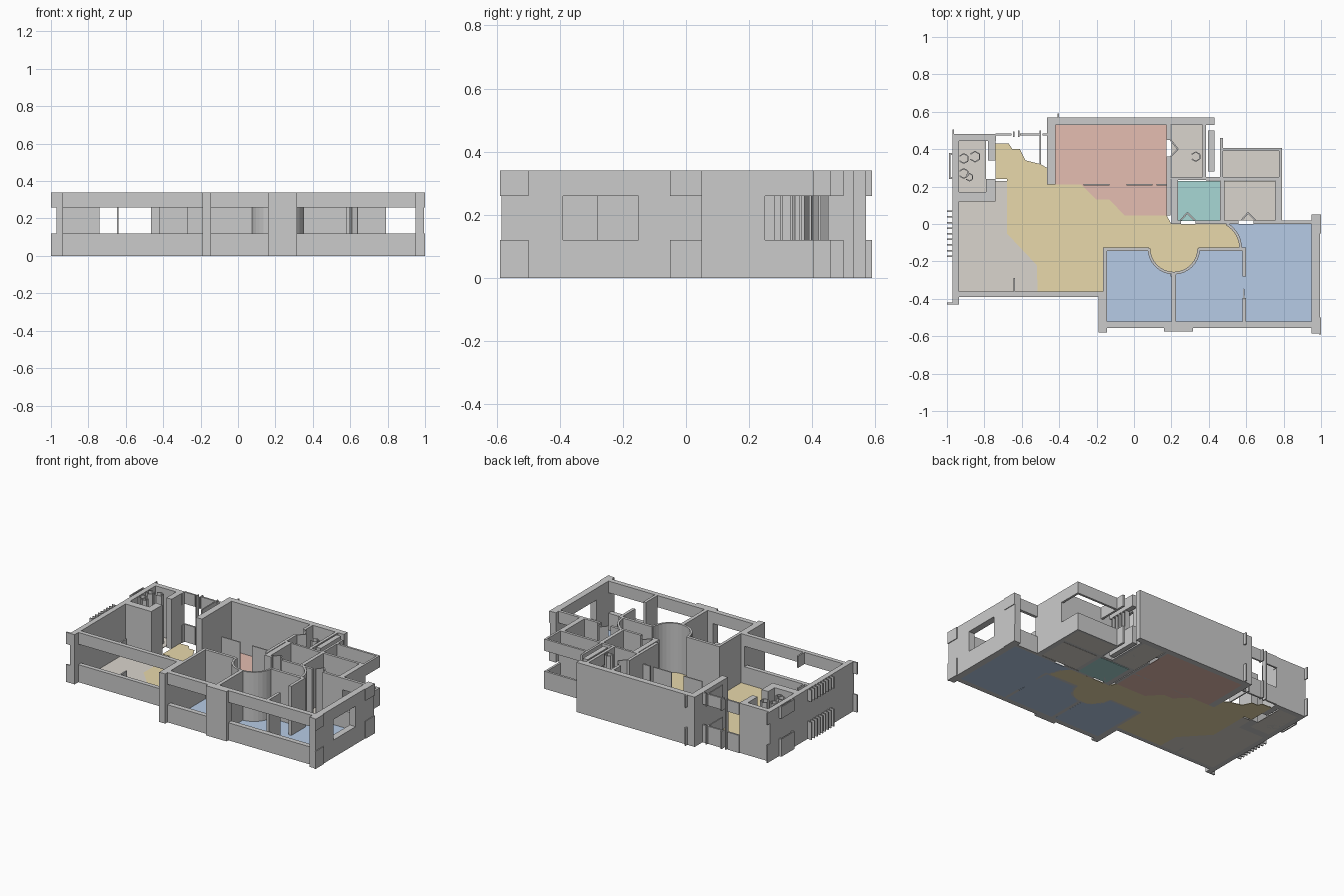
import bpy, bmesh, math

if "Cube" in bpy.data.objects:
    bpy.data.objects.remove(bpy.data.objects["Cube"])

H, SILL, HEAD = 0.34, 0.12, 0.26      # wall top, window sill, window head
FLOOR = 0.004
FULL = [(0, H)]
BAND = [(0, SILL), (HEAD, H)]         # wall with a window opening


def prism(bm, pts, z0, z1):
    """Upright prism over a plan outline."""
    low = [bm.verts.new((x, y, z0)) for x, y in pts]
    top = [bm.verts.new((x, y, z1)) for x, y in pts]
    bm.faces.new(low[::-1])
    bm.faces.new(top)
    n = len(pts)
    for i in range(n):
        j = (i + 1) % n
        bm.faces.new((low[i], low[j], top[j], top[i]))


def make(name, outlines, spans=FULL, mat=None):
    bm = bmesh.new()
    for pts in outlines:
        for z0, z1 in spans:
            prism(bm, pts, z0, z1)
    bmesh.ops.recalc_face_normals(bm, faces=bm.faces)
    me = bpy.data.meshes.new(name)
    bm.to_mesh(me)
    bm.free()
    ob = bpy.data.objects.new(name, me)
    bpy.context.collection.objects.link(ob)
    if mat:
        me.materials.append(mat)
    return ob


def rect(x0, x1, y0, y1):
    return [(x0, y0), (x1, y0), (x1, y1), (x0, y1)]


def seg(p, q, t=0.008):
    """Plan outline of a thin straight panel from p to q."""
    dx, dy = q[0] - p[0], q[1] - p[1]
    k = t / 2 / math.hypot(dx, dy)
    nx, ny = -dy * k, dx * k
    return [(p[0] + nx, p[1] + ny), (p[0] - nx, p[1] - ny),
            (q[0] - nx, q[1] - ny), (q[0] + nx, q[1] + ny)]


def arc(c, r, a0, a1, n=10):
    return [(c[0] + r * math.cos(math.radians(a0 + (a1 - a0) * i / n)),
             c[1] + r * math.sin(math.radians(a0 + (a1 - a0) * i / n))) for i in range(n + 1)]


def colour(name, r, g, b):
    m = bpy.data.materials.new(name)
    m.diffuse_color = (r, g, b, 1)
    m.use_nodes = True
    m.node_tree.nodes["Principled BSDF"].inputs["Base Color"].default_value = m.diffuse_color
    return m


red = colour("terracotta", .78, .51, .44)
yellow = colour("sand", .81, .69, .41)
blue = colour("blue", .47, .60, .79)
teal = colour("teal", .39, .68, .66)
stone = colour("stone", .70, .665, .61)

# Floors
BAY, BR = (0.213, -0.13), 0.133       # half-round bay between bedrooms
COR, CR = (0.42, -0.13), 0.15         # rounded hall corner
SL = [(0, FLOOR)]
make("living_floor", [[(-.42, .53), (.175, .53), (.175, .045), (-.05, .045), (-.13, .13),
                       (-.2, .13), (-.28, .21), (-.42, .21)]], SL, red)
make("hall_floor", [[(-.74, .43), (-.67, .43), (-.65, .4), (-.61, .4), (-.58, .34), (-.5, .32),
                     (-.465, .3), (-.465, .21), (-.28, .21), (-.2, .13), (-.13, .13),
                     (-.05, .045), (.175, .045), (.2, 0)] + arc(COR, CR, 60, 0)
                    + arc(BAY, BR, 360, 180, 16)
                    + [(-.165, -.13), (-.165, -.36), (-.515, -.36), (-.52, -.22),
                       (-.68, -.05), (-.68, .24), (-.74, .24)]], SL, yellow)
make("bedroom_floor_left", [[(-.145, -.14), (-.145, -.52), (.2, -.52)]
                            + arc(BAY, BR, 264, 184)], SL, blue)
make("bedroom_floor_middle", [[(.225, -.52), (.585, -.52), (.585, -.14)]
                              + arc(BAY, BR, 356, 275)], SL, blue)
make("bedroom_floor_right", [[(.6, -.52), (.95, -.52), (.95, 0), (.5, 0)]
                             + arc(COR, CR, 56, 0)], SL, blue)
make("store_floor", [rect(.235, .46, .015, .23)], SL, teal)
make("side_room_floors", [rect(-.935, -.79, .17, .445), rect(.2, .365, .25, .53),
                          rect(.485, .755, .02, .23), rect(.475, .775, .25, .39),
                          [(-.935, .12), (-.74, .12), (-.74, .23), (-.68, .23), (-.68, -.05),
                           (-.52, -.22), (-.515, -.36), (-.935, -.36)]], SL, stone)

# Outer walls and columns
make("outer_walls", [
    rect(-.97, -.935, -.43, .48),      # left
    rect(-.97, -.74, .445, .48),       # back left
    rect(-.465, .43, .53, .57),        # back
    rect(-.465, -.42, .21, .57),       # living room side
    rect(.755, .79, 0, .25),           # right of small room
    rect(.95, .995, -.15, .05), rect(.95, .995, -.585, -.39)])
make("front_columns", [rect(-.19, -.145, -.58, -.36), rect(.16, .315, -.575, -.52)])

# Window walls: sill below, lintel above
make("front_window_walls", [rect(-.935, -.19, -.39, -.36), rect(-.145, .16, -.555, -.52),
                            rect(.315, .95, -.555, -.52)], BAND)
make("right_window_wall", [rect(.95, .995, -.39, -.15)], BAND)
make("bedroom_back_window_wall", [rect(.79, .95, 0, .02)], BAND)
make("balcony_walls", [rect(.475, .79, .39, .405), rect(.775, .79, .25, .39),
                       rect(.46, .475, .25, .46)], BAND)
make("bath_window_walls", [rect(.365, .385, .28, .45), rect(.395, .43, .28, .5)], BAND)
make("entry_window_wall", [rect(-.74, -.655, .473, .485), rect(-.61, -.5, .473, .485),
                           rect(-.49, -.465, .473, .485)], BAND)
make("entry_post", [rect(-.648, -.64, .465, .495)])

# Inner walls
make("utility_walls", [rect(-.935, -.74, .12, .17), rect(-.78, -.74, .12, .24),
                       rect(-.78, -.74, .34, .48), rect(-.79, -.78, .17, .24)])
make("bedroom_walls", [
    rect(-.165, -.145, -.36, -.125), rect(-.165, .08, -.145, -.125),
    rect(.346, .6, -.145, -.125), rect(.2, .225, -.52, -.265),
    rect(.58, .6, -.28, -.125), rect(.58, .6, -.52, -.395)])
make("centre_walls", [
    rect(.175, .195, .045, .36), rect(.175, .195, .45, .53),
    rect(.2, .235, .015, .25), rect(.195, .385, .235, .25),
    rect(.365, .385, .45, .53), rect(.365, .385, .25, .28),
    rect(.46, .485, .02, .25), rect(.385, .79, .232, .25)])
make("hall_back_wall", [rect(.2, .25, 0, .018), rect(.33, .56, 0, .018), rect(.64, .79, 0, .018)])

# Faceted curved walls
for nm, c, r, a0, a1, n in (("bay_wall", BAY, BR, 180, 360, 16),
                            ("corner_wall", COR, CR, 60, 0, 8)):
    make(nm, [arc(c, r + .007, a0, a1, n) + arc(c, r - .007, a1, a0, n)])

# Door leaves and sliding panels
doors = []
for x in (.25, .575):
    doors += [seg((x, .02), (x + .035, .06)), seg((x + .035, .06), (x + .075, .02))]
doors += [seg((.195, .45), (.235, .4)), seg((.235, .4), (.195, .36))]
make("door_leaves", doors)
make("sliding_panels", [rect(-.27, -.13, .207, .215), rect(-.04, .1, .207, .215),
                        rect(.12, .175, .207, .215)], [(0, HEAD)])
make("room_stub_wall", [rect(-.645, -.635, -.36, -.29)], BAND)

# Upright fixture outlines in the utility room and bath
fix = []
for cx, cy, r in ((-.91, .35, .026), (-.85, .36, .028), (-.91, .27, .026),
                  (-.88, .25, .02), (.33, .36, .025)):
    ring = arc((cx, cy), r, 30, 390, 6)
    fix += [seg(ring[i], ring[i + 1], .006) for i in range(6) if i != 2]
make("fixtures", fix)

# Outside fins and slats, at sill and lintel level only
fins = [rect(-1, -.97, .064 - i * .03, .072 - i * .03) for i in range(9)]
fins += [rect(-1, -.97, -.43, -.42), rect(-.988, -.98, .24, .38),
         rect(-.985, -.97, .24, .25), rect(-.985, -.97, .37, .38)]
make("left_fins", fins, BAND)
make("edge_fins", [rect(-.41, -.4, .57, .59), rect(.99, 1, -.59, -.5), rect(.99, 1, -.05, .05),
                   rect(-.97, -.962, .48, .505), rect(-.745, -.737, .445, .48),
                   rect(-.62, -.612, .465, .5), rect(-.505, -.497, .32, .5)], BAND)
make("bath_slats", [rect(.395, .43, .3 + i * .03, .308 + i * .03) for i in range(5)])
